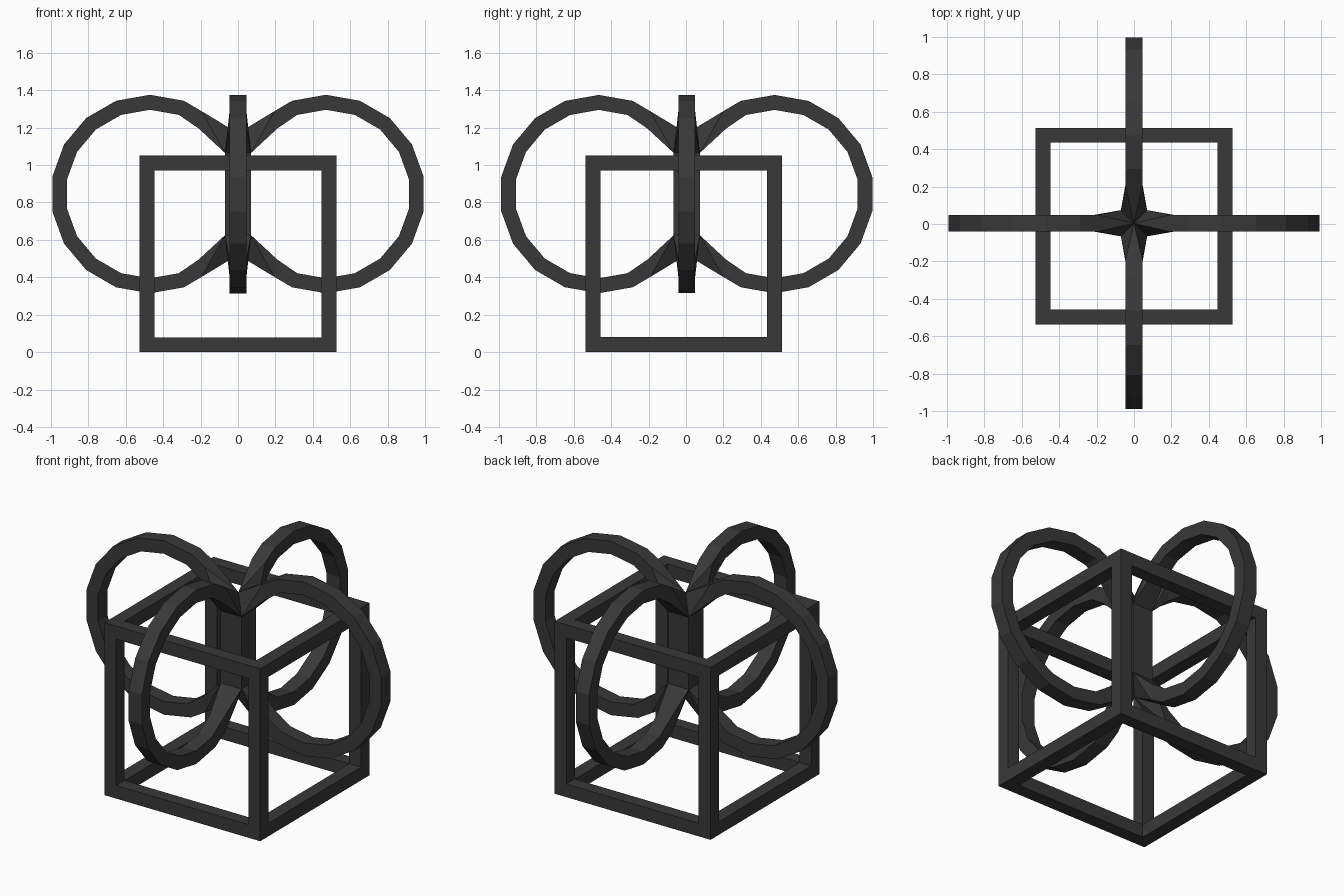
import bpy, bmesh
from math import sin, cos, radians
from mathutils import Matrix

if "Cube" in bpy.data.objects:
    bpy.data.objects.remove(bpy.data.objects["Cube"])

mat = bpy.data.materials.new("dark_grey")
mat.diffuse_color = (0.04, 0.04, 0.04, 1)
mat.use_nodes = True
mat.node_tree.nodes["Principled BSDF"].inputs["Base Color"].default_value = mat.diffuse_color


def finish(bm, name):
    bmesh.ops.remove_doubles(bm, verts=bm.verts, dist=0.0005)
    bmesh.ops.recalc_face_normals(bm, faces=bm.faces)
    me = bpy.data.meshes.new(name)
    bm.to_mesh(me)
    bm.free()
    me.materials.append(mat)
    ob = bpy.data.objects.new(name, me)
    bpy.context.collection.objects.link(ob)


# cube frame: twelve square beams, butted at the corners
H, T, CY = 0.525, 0.08, -0.011
bm = bmesh.new()
c = H - T / 2
for axis in range(3):
    size = [T, T, T]
    size[axis] = 2 * H if axis == 2 else 2 * (H - T)
    for a in (-c, c):
        for b in (-c, c):
            pos = [a, b]
            pos.insert(axis, 0)
            m = Matrix.Translation((pos[0], pos[1] + CY, pos[2] + H)) @ Matrix.Diagonal((*size, 1))
            bmesh.ops.create_cube(bm, size=1, matrix=m)
# beams stay separate solids so their faces remain clean
me = bpy.data.meshes.new("cube_frame")
bm.to_mesh(me)
bm.free()
me.materials.append(mat)
bpy.context.collection.objects.link(bpy.data.objects.new("cube_frame", me))

# four loops meeting in a square central column
CX, CZ, RO, RI, W, COL = 0.47, 0.845, 0.53, 0.45, 0.045, 0.07
APEX, SHOULDER = 0.325, 0.22
bm = bmesh.new()
# (outer, inner) profile pairs, as x and height relative to the middle
pairs = [((0.195, 0.443), (0.21, 0.35))]
for deg in range(110, -111, -20):
    s, k = sin(radians(deg)), cos(radians(deg))
    pairs.append(((CX + RO * k, RO * s), (CX + RI * k, RI * s)))
pairs.append(((0.195, -0.443), (0.21, -0.35)))

for q in range(4):
    rot = Matrix.Translation((0, 0.004, CZ)) @ Matrix.Rotation(radians(90 * q), 4, 'Z')

    def vert(x, y, z):
        return bm.verts.new(rot @ Matrix.Translation((x, y, z)).to_translation())

    rings = [[vert(o[0], -W, o[1]), vert(o[0], W, o[1]),
              vert(i[0], W, i[1]), vert(i[0], -W, i[1])] for o, i in pairs]
    for r0, r1 in zip(rings, rings[1:]):
        for j in range(4):
            n = (j + 1) % 4
            bm.faces.new((r0[j], r0[n], r1[n], r1[j]))
    # flared ends running into the column
    ends = []
    for ring, s in ((rings[0], 1), (rings[-1], -1)):
        tip = vert(0, 0, s * APEX)
        left, right = vert(COL, -COL, s * SHOULDER), vert(COL, COL, s * SHOULDER)
        bm.faces.new((ring[0], ring[1], tip))
        bm.faces.new((ring[1], right, tip))
        bm.faces.new((ring[1], ring[2], right))
        bm.faces.new((ring[2], ring[3], left, right))
        bm.faces.new((ring[0], left, ring[3]))
        bm.faces.new((ring[0], tip, left))
        ends.append((left, right))
    # column side
    bm.faces.new((ends[0][0], ends[0][1], ends[1][1], ends[1][0]))
finish(bm, "four_loops_and_column")
